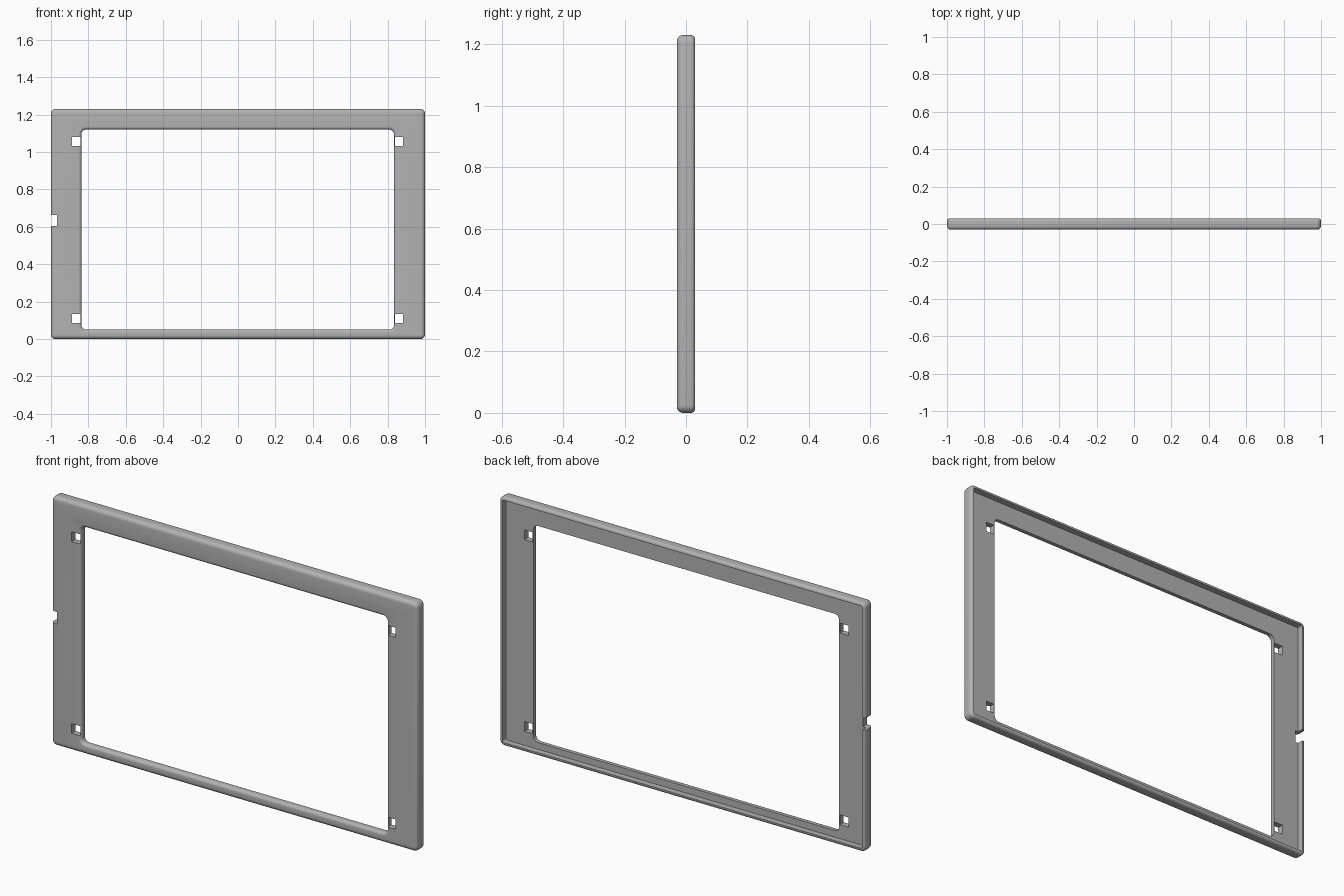
import bpy, bmesh, math

old = bpy.data.objects.get("Cube")
if old:
    bpy.data.objects.remove(old, do_unlink=True)

grey = bpy.data.materials.new("plain grey")
grey.use_nodes = True
colour = (0.45, 0.45, 0.45, 1)
grey.diffuse_color = colour
grey.node_tree.nodes["Principled BSDF"].inputs["Base Color"].default_value = colour

OUTER = (-1.0, 1.0, 0.0, 1.23)
OPENING = (-0.837, 0.834, 0.05, 1.12)
FRONT, BACK, RECESS = -0.03, 0.03, 0.0


def rounded_loop(bm, rect, inset, y, radius, steps=5):
    """Ring of vertices along a rounded rectangle at depth y."""
    x0, x1, z0, z1 = rect
    x0, x1, z0, z1 = x0 + inset, x1 - inset, z0 + inset, z1 - inset
    r = max(radius - inset, 0.004)
    corners = [(x1 - r, z1 - r), (x0 + r, z1 - r), (x0 + r, z0 + r), (x1 - r, z0 + r)]
    ring = []
    for i, (cx, cz) in enumerate(corners):
        for s in range(steps + 1):
            a = (i + s / steps) * math.pi / 2
            ring.append(bm.verts.new((cx + r * math.cos(a), y, cz + r * math.sin(a))))
    return ring


def arc(r, count=6):
    """Quarter circle as (inset from the side, drop from the face) pairs."""
    angles = [i / count * math.pi / 2 for i in range(count + 1)]
    return [(r * (1 - math.sin(a)), r * (1 - math.cos(a))) for a in angles]


# Cross-section of the frame, from the front face round the rim to the opening
section = [(OUTER, i, FRONT + d, 0.025) for i, d in arc(0.02)]
section += [(OUTER, i, BACK - d, 0.025) for i, d in reversed(arc(0.014))]
section += [(OUTER, 0.017, BACK, 0.025), (OUTER, 0.017, RECESS, 0.025)]
section += [(OPENING, 0, RECESS, 0.025)]
section += [(OPENING, -i, FRONT + d, 0.025) for i, d in reversed(arc(0.015))]

bm = bmesh.new()
rings = [rounded_loop(bm, *s) for s in section]
for a, b in zip(rings, rings[1:] + rings[:1]):
    n = len(a)
    for i in range(n):
        j = (i + 1) % n
        bm.faces.new((a[i], a[j], b[j], b[i]))
bmesh.ops.recalc_face_normals(bm, faces=bm.faces)
mesh = bpy.data.meshes.new("bezel_frame")
bm.to_mesh(mesh)
bm.free()
frame = bpy.data.objects.new("bezel_frame", mesh)
bpy.context.collection.objects.link(frame)
mesh.materials.append(grey)


def cut(x0, x1, z0, z1):
    """Cut a square hole right through the frame."""
    bpy.ops.mesh.primitive_cube_add(size=1, location=((x0 + x1) / 2, 0, (z0 + z1) / 2))
    cutter = bpy.context.object
    cutter.scale = (x1 - x0, 0.2, z1 - z0)
    cutter.hide_render = True
    mod = frame.modifiers.new("hole", "BOOLEAN")
    mod.operation, mod.solver, mod.object = "DIFFERENCE", "EXACT", cutter
    bpy.context.view_layer.objects.active = frame
    bpy.ops.object.modifier_apply(modifier=mod.name)
    bpy.data.objects.remove(cutter, do_unlink=True)


# Clip holes beside the opening corners
for z in (0.11, 1.057):
    cut(-0.888, -0.842, z - 0.024, z + 0.024)
    cut(0.839, 0.883, z - 0.024, z + 0.024)

# Cable notch in the side edge
cut(-1.05, -0.967, 0.604, 0.664)

bpy.ops.object.select_all(action="DESELECT")
frame.select_set(True)
bpy.context.view_layer.objects.active = frame
bpy.ops.object.shade_smooth_by_angle(angle=math.radians(35))
